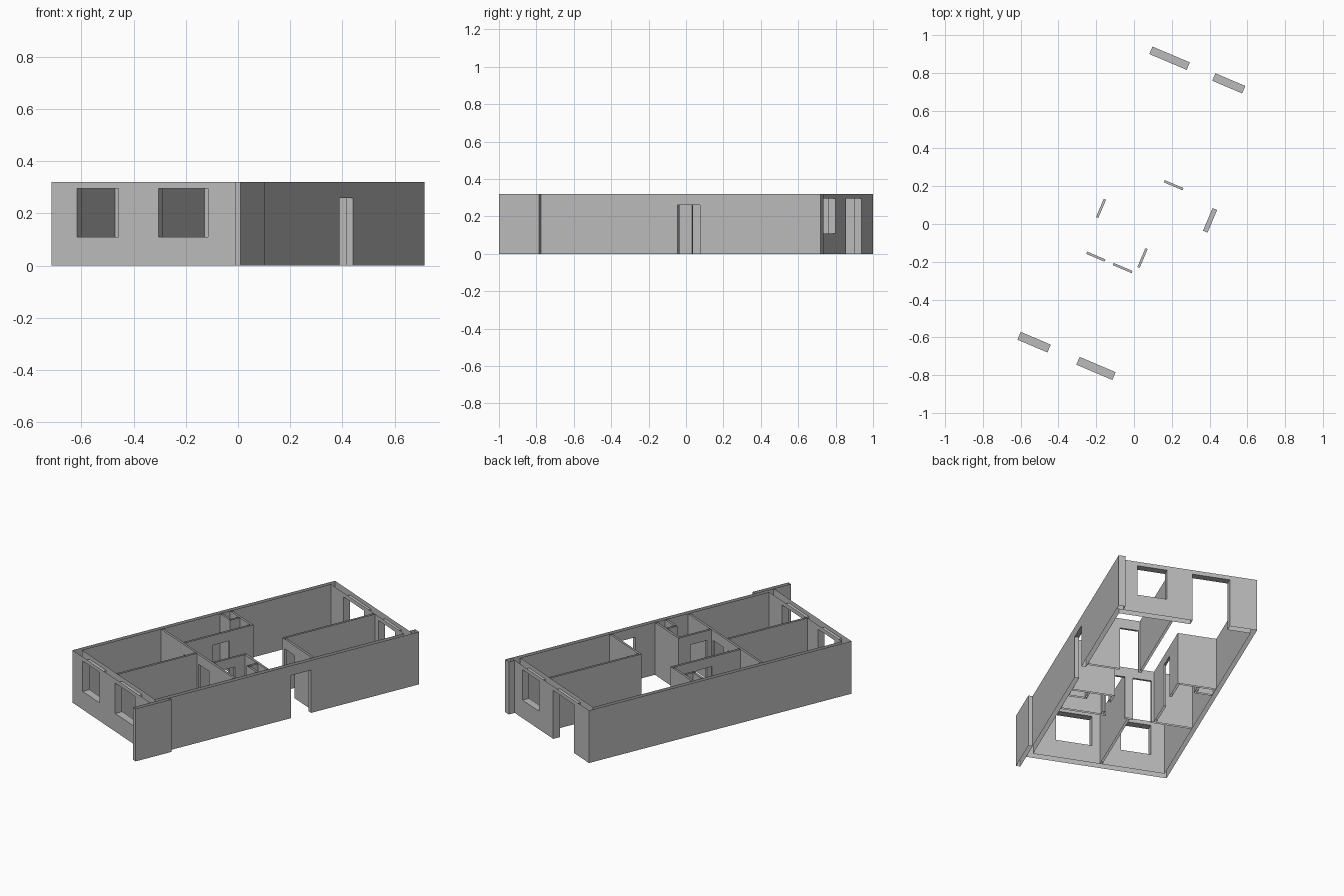
import bpy, bmesh, math
from mathutils import Vector

cube = bpy.data.objects.get("Cube")
if cube:
    bpy.data.objects.remove(cube)

HEIGHT = 0.32
DOOR = (0, 0.26)
WINDOW = (0.11, 0.295)
TURN = math.radians(-23)

plaster = bpy.data.materials.new("grey_plaster")
plaster.use_nodes = True
GREY = (0.5, 0.5, 0.5, 1)
plaster.diffuse_color = GREY
plaster.node_tree.nodes["Principled BSDF"].inputs["Base Color"].default_value = GREY


def wall(name, axis, low, high, span_low, span_high=None, openings=(), caps=""):
    """Hollow wall running along axis: two skins at low and high, open above and below.
    openings: (start, end, (bottom, top)); caps: 'a' closes the start, 'b' the end."""
    span_high = span_high or span_low
    bm = bmesh.new()

    def point(along, across, z):
        return Vector((along, across, z) if axis == "x" else (across, along, z))

    def quad(corners, facing):
        pts = [point(*c) for c in corners]
        if (pts[1] - pts[0]).cross(pts[2] - pts[0]).dot(point(*facing)) < 0:
            pts.reverse()
        bm.faces.new([bm.verts.new(p) for p in pts])

    def skin(across, side, a, b, z0, z1):
        if b > a and z1 > z0:
            quad([(a, across, z0), (b, across, z0), (b, across, z1), (a, across, z1)],
                 (0, side, 0))

    def end(a, z0, z1, side):
        quad([(a, low, z0), (a, high, z0), (a, high, z1), (a, low, z1)], (side, 0, 0))

    def level(a, b, z, side):
        quad([(a, low, z), (b, low, z), (b, high, z), (a, high, z)], (0, 0, side))

    # Skins, cut into panels around the openings
    for across, side, (start, stop) in ((low, -1, span_low), (high, 1, span_high)):
        for a, b, (z0, z1) in openings:
            skin(across, side, start, a, 0, HEIGHT)
            skin(across, side, a, b, 0, z0)
            skin(across, side, a, b, z1, HEIGHT)
            start = b
        skin(across, side, start, stop, 0, HEIGHT)

    # Jambs, lintels and sills
    for a, b, (z0, z1) in openings:
        end(a, z0, z1, 1)
        end(b, z0, z1, -1)
        level(a, b, z1, -1)
        if z0 > 0:
            level(a, b, z0, 1)

    if "a" in caps:
        end(span_low[0], 0, HEIGHT, -1)
    if "b" in caps:
        end(span_low[1], 0, HEIGHT, 1)

    bmesh.ops.remove_doubles(bm, verts=bm.verts, dist=0.0001)
    mesh = bpy.data.meshes.new(name)
    bm.to_mesh(mesh)
    bm.free()
    mesh.materials.append(plaster)
    obj = bpy.data.objects.new(name, mesh)
    obj.rotation_euler.z = TURN
    bpy.context.collection.objects.link(obj)


# Plan lines of the outer shell, outside and inside
LEFT, LEFT_IN = -0.434, -0.409
RIGHT, RIGHT_IN = 0.376, 0.35
FRONT, FRONT_IN = -0.805, -0.76
BACK, BACK_IN = 0.903, 0.86

# Outer walls
wall("front_wall", "x", FRONT, FRONT_IN, (LEFT, RIGHT), (LEFT_IN, RIGHT_IN),
     [(-0.329, -0.156, WINDOW), (0.01, 0.217, WINDOW)])
wall("back_wall", "x", BACK_IN, BACK, (LEFT_IN, RIGHT_IN), (LEFT, RIGHT),
     [(-0.277, -0.062, (0, 0.295)), (0.085, 0.257, WINDOW)])
wall("west_wall", "y", LEFT, LEFT_IN, (FRONT, BACK), (FRONT_IN, BACK_IN))
wall("entrance_wall", "y", RIGHT_IN, RIGHT, (FRONT_IN, BACK_IN), (FRONT, BACK),
     [(0.11, 0.24, DOOR)])

# Short fins at the two ends of the entrance wall
wall("front_fin", "y", RIGHT, 0.4, (-0.917, -0.684), caps="ab")
wall("back_fin", "y", 0.338, RIGHT, (BACK, 0.942), caps="b")


def partition(name, axis, centre, start, stop, openings=(), trim=(0, 0)):
    """Thin wall; trim shortens (or lengthens) the high skin to mitre the corners."""
    half = 0.0065
    wall(name, axis, centre - half, centre + half, (start, stop),
         (start + trim[0], stop + trim[1]), openings)


T = 0.013

# Bedrooms
partition("bedroom_divider", "y", -0.0425, FRONT_IN, -0.2445)
partition("bedroom_cross_wall", "x", -0.238, LEFT_IN, RIGHT_IN,
          [(-0.171, -0.066, DOOR), (-0.019, 0.09, DOOR)])

# Store room on the west side, with its shaft
partition("store_side_wall", "y", -0.193, -0.2315, 0.2035, [(-0.045, 0.06, DOOR)], (0, T))
partition("store_back_wall", "x", 0.21, LEFT_IN, -0.1995, trim=(0, T))
partition("store_shaft_front", "x", 0.145, LEFT_IN, -0.3045)
partition("store_shaft_side", "y", -0.311, 0.1385, 0.2035)

# Bathroom on the entrance side, with its shaft
partition("bathroom_side_wall", "y", 0.112, -0.2315, -0.0165, [(-0.202, -0.094, DOOR)],
          (0, -T))
partition("bathroom_back_wall", "x", -0.023, 0.1185, RIGHT_IN, trim=(-T, 0))
partition("bathroom_shaft_front", "x", -0.09, 0.2435, RIGHT_IN)
partition("bathroom_shaft_side", "y", 0.25, -0.0965, -0.0295)

# Kitchen
partition("kitchen_front_wall", "x", 0.271, 0.0385, RIGHT_IN, [(0.059, 0.167, DOOR)], (T, 0))
partition("kitchen_side_wall", "y", 0.045, 0.2645, BACK_IN, trim=(T, 0))
